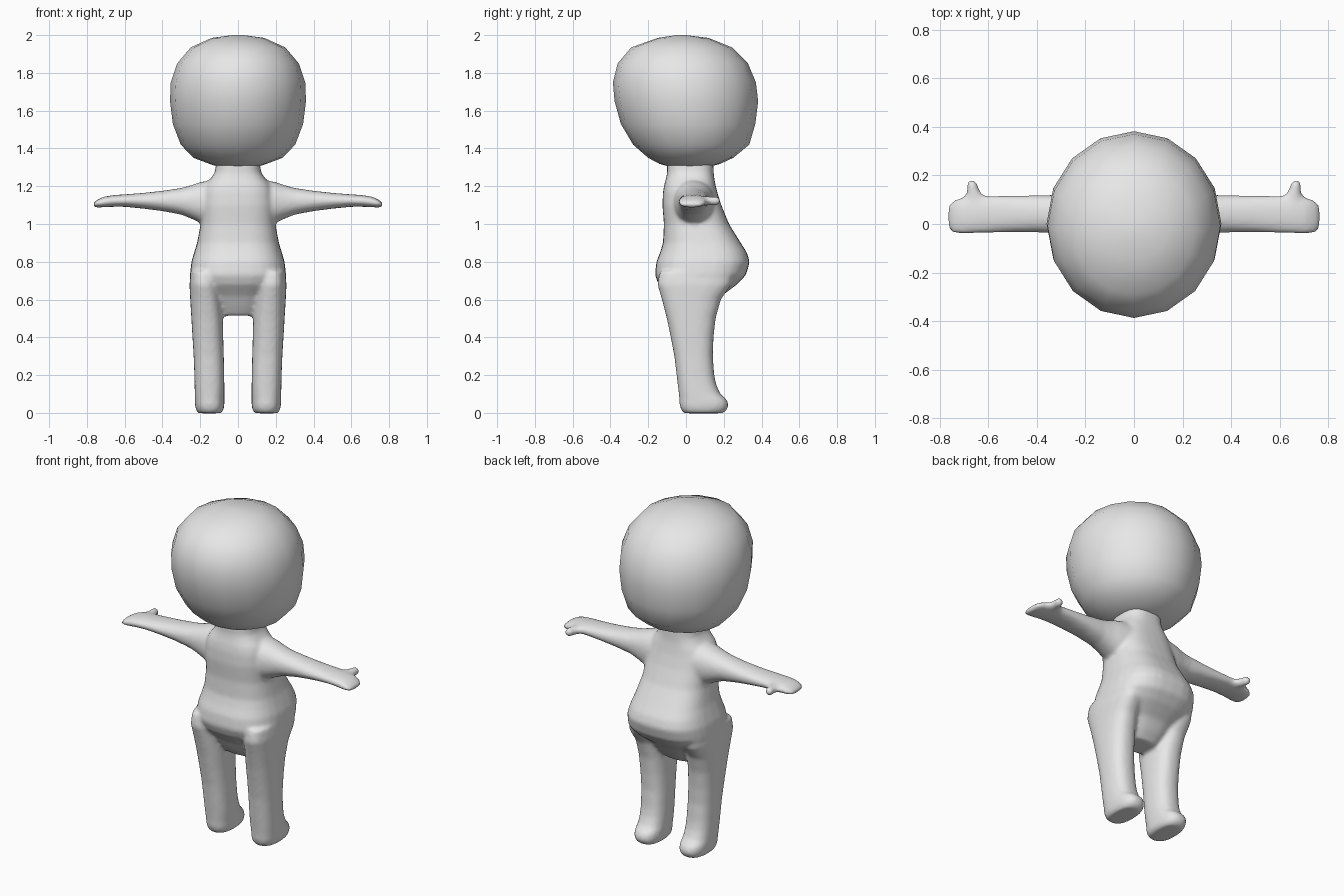
import bpy, bmesh, math
from mathutils import Vector

grey = bpy.data.materials.new("soft_grey")
grey.diffuse_color = (0.8, 0.8, 0.8, 1)


def loft(bm, rings, u, v, sides, power):
    """Skin superellipse rings: each ring is (centre, half size along u, half size along v)."""
    u, v = Vector(u), Vector(v)
    loops = []
    for centre, a, b in rings:
        loop = []
        for i in range(sides):
            t = 2 * math.pi * i / sides
            c, s = math.cos(t), math.sin(t)
            p = Vector(centre)
            p += u * a * math.copysign(abs(c) ** (2 / power), c)
            p += v * b * math.copysign(abs(s) ** (2 / power), s)
            loop.append(bm.verts.new(p))
        loops.append(loop)
    for lo, hi in zip(loops, loops[1:]):
        for i in range(sides):
            j = (i + 1) % sides
            bm.faces.new((lo[i], lo[j], hi[j], hi[i]))
    bm.faces.new(loops[0][::-1])
    bm.faces.new(loops[-1])


def upright(bm, rows, sides, power):
    """Rows are (z, x min, x max, y min, y max)."""
    rings = [(((x0 + x1) / 2, (y0 + y1) / 2, z), (x1 - x0) / 2, (y1 - y0) / 2)
             for z, x0, x1, y0, y1 in rows]
    loft(bm, rings, (1, 0, 0), (0, 1, 0), sides, power)


def finish(bm, name):
    bmesh.ops.recalc_face_normals(bm, faces=bm.faces)
    for f in bm.faces:
        f.smooth = True
    mesh = bpy.data.meshes.new(name)
    bm.to_mesh(mesh)
    bm.free()
    mesh.materials.append(grey)
    ob = bpy.data.objects.new(name, mesh)
    bpy.context.collection.objects.link(ob)
    return ob


# Head: sixteen-sided, leaning towards -y at the top
bm = bmesh.new()
upright(bm, [(z, -w, w, y0, y1) for z, w, y0, y1 in (
    (1.305, .11, -.09, .13), (1.318, .15, -.14, .18), (1.35, .235, -.20, .25),
    (1.42, .303, -.28, .335), (1.53, .345, -.345, .367), (1.65, .36, -.378, .382),
    (1.75, .356, -.387, .37), (1.85, .322, -.362, .328), (1.935, .25, -.29, .243),
    (1.985, .14, -.15, .12), (2.0, .03, -.05, .0))], 16, 2.0)
finish(bm, "head")

bm = bmesh.new()
# Neck, chest, belly and crotch
upright(bm, [(z, -w, w, y0, y1) for z, w, y0, y1 in (
    (.515, .10, -.03, .11), (.56, .125, -.06, .15), (.62, .165, -.095, .19),
    (.68, .225, -.145, .27), (.73, .255, -.165, .318), (.80, .247, -.157, .338),
    (.85, .232, -.137, .322), (.90, .217, -.122, .29), (1.0, .198, -.117, .228),
    (1.1, .195, -.125, .187), (1.17, .185, -.122, .165), (1.21, .17, -.115, .156),
    (1.24, .145, -.106, .15), (1.27, .124, -.10, .147), (1.31, .117, -.10, .145),
    (1.36, .115, -.095, .14))], 32, 2.7)

# Leg and foot
leg = [(-.002, .09, .21, -.01, .195), (.015, .076, .222, -.026, .217),
       (.04, .072, .228, -.034, .226), (.07, .072, .229, -.035, .217),
       (.10, .072, .229, -.038, .182), (.15, .072, .23, -.044, .16),
       (.2, .073, .231, -.05, .15), (.3, .075, .235, -.062, .142),
       (.4, .078, .241, -.081, .146), (.5, .08, .247, -.102, .157),
       (.6, .088, .253, -.128, .185), (.68, .1, .257, -.152, .24),
       (.75, .11, .25, -.14, .25)]
# Arm rows: x, centre z, half height, centre y, half depth
arm = [(.08, 1.11, .135, .04, .12), (.2, 1.114, .108, .04, .10),
       (.25, 1.117, .088, .04, .088), (.3, 1.12, .071, .04, .081),
       (.4, 1.122, .054, .042, .077), (.5, 1.123, .042, .042, .076),
       (.6, 1.124, .033, .04, .077), (.66, 1.122, .031, .04, .08),
       (.71, 1.117, .028, .034, .077), (.745, 1.108, .021, .03, .068),
       (.768, 1.1, .009, .03, .045)]
# Thumb rows: y, x, half width
thumb = [(.06, .65, .055), (.115, .655, .038), (.14, .663, .026),
         (.165, .667, .024), (.181, .667, .013)]
for side in (1, -1):
    upright(bm, [(z, side * a, side * b, c, d) for z, a, b, c, d in leg], 28, 2.5)
    loft(bm, [((side * x, y, z), b, a) for x, z, a, y, b in arm],
         (0, 1, 0), (0, 0, 1), 24, 2.2)
    loft(bm, [((side * x, y, 1.122), a, min(a, .024)) for y, x, a in thumb],
         (1, 0, 0), (0, 0, 1), 16, 2.0)
# Make every shell face outwards before they are fused
body = finish(bm, "body")

# Fuse the limbs and soften the joins
fuse = body.modifiers.new("fuse", 'REMESH')
fuse.mode = 'VOXEL'
fuse.voxel_size = 0.011
fuse.use_smooth_shade = True
soften = body.modifiers.new("soften", 'SMOOTH')
soften.factor = 0.5
soften.iterations = 8
